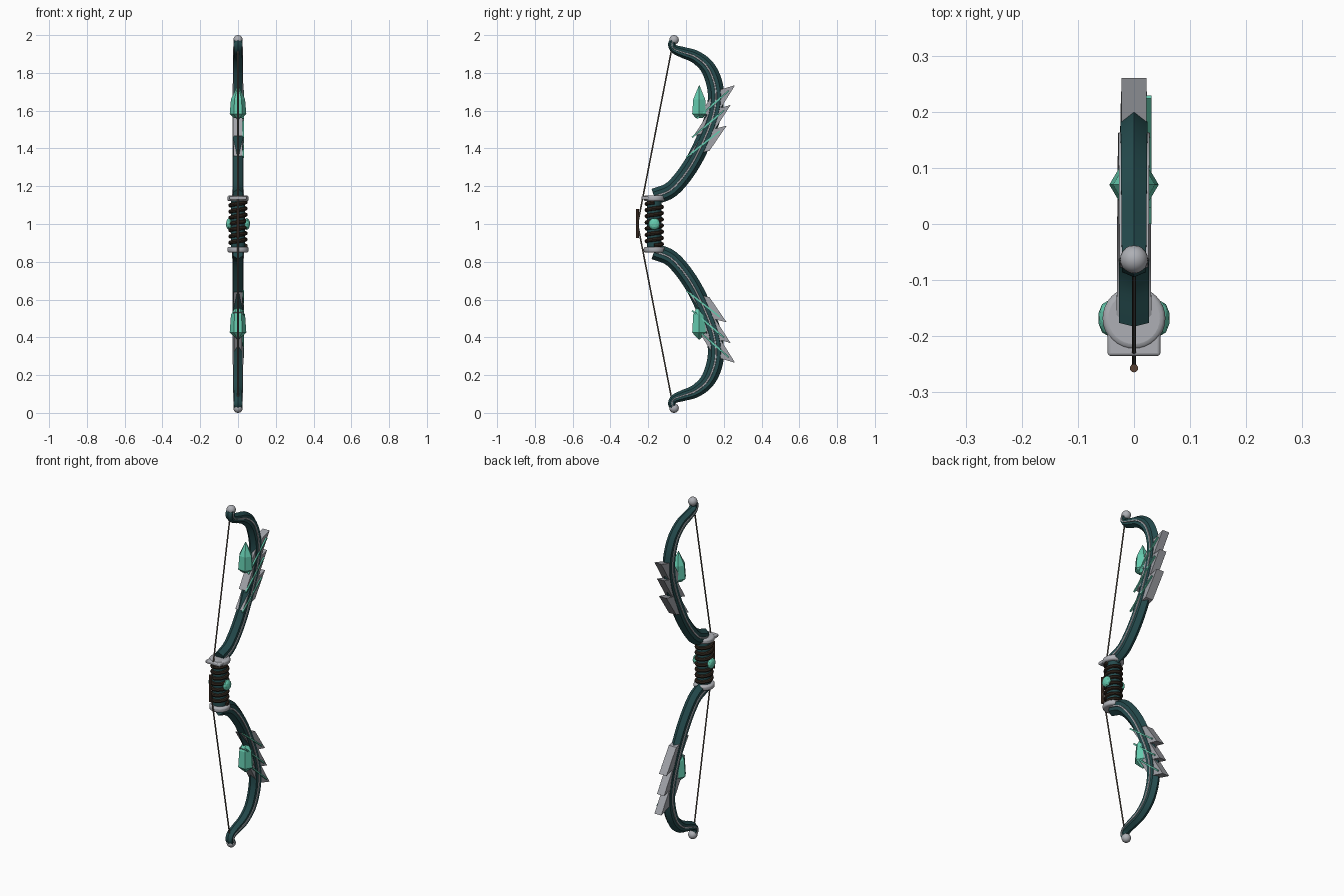
import bpy, bmesh, math
from mathutils import Vector, Matrix

if "Cube" in bpy.data.objects:
    bpy.data.objects.remove(bpy.data.objects["Cube"])


def material(name, rgb):
    m = bpy.data.materials.new(name)
    m.diffuse_color = (*rgb, 1)
    m.use_nodes = True
    m.node_tree.nodes["Principled BSDF"].inputs["Base Color"].default_value = m.diffuse_color
    return m


TEAL = material("dark_teal", (0.018, 0.07, 0.075))
SILVER = material("silver", (0.42, 0.43, 0.46))
STEEL = material("blade_steel", (0.36, 0.37, 0.40))
MINT = material("mint_crystal", (0.13, 0.60, 0.43))
LEATHER = material("dark_leather", (0.03, 0.02, 0.013))
BROWN = material("brown_serving", (0.10, 0.055, 0.035))
CORD = material("string_cord", (0.12, 0.10, 0.08))


def finish(bm, name, mat, smooth=True, bevel=0):
    bmesh.ops.recalc_face_normals(bm, faces=bm.faces)
    me = bpy.data.meshes.new(name)
    bm.to_mesh(me)
    bm.free()
    me.materials.append(mat)
    ob = bpy.data.objects.new(name, me)
    bpy.context.collection.objects.link(ob)
    if bevel:
        mod = ob.modifiers.new("bevel", 'BEVEL')
        mod.width, mod.segments = bevel, 3
    if smooth:
        bpy.ops.object.select_all(action='DESELECT')
        ob.select_set(True)
        bpy.context.view_layer.objects.active = ob
        bpy.ops.object.shade_smooth_by_angle(angle=math.radians(35))
    return ob


def loft(rings, name, mat, smooth=True):
    """Skin a list of closed rings and cap both ends."""
    bm = bmesh.new()
    vs = [[bm.verts.new(p) for p in r] for r in rings]
    n = len(vs[0])
    for a, b in zip(vs, vs[1:]):
        for i in range(n):
            bm.faces.new((a[i], a[(i + 1) % n], b[(i + 1) % n], b[i]))
    bm.faces.new(vs[0])
    bm.faces.new(vs[-1])
    return finish(bm, name, mat, smooth)


def tube(pts, r, name, mat, sides=8):
    pts = [Vector(p) for p in pts]
    rings = []
    for i, p in enumerate(pts):
        t = (pts[min(i + 1, len(pts) - 1)] - pts[max(i - 1, 0)]).normalized()
        ref = Vector((0, 0, 1)) if abs(t.z) < 0.7 else Vector((1, 0, 0))
        u = t.cross(ref).normalized()
        v = t.cross(u)
        rings.append([p + r * (math.cos(a) * u + math.sin(a) * v)
                      for a in (2 * math.pi * k / sides for k in range(sides))])
    return loft(rings, name, mat)


def ball(name, mat, c, scale, sub=None, smooth=True):
    bm = bmesh.new()
    if sub:
        bmesh.ops.create_icosphere(bm, subdivisions=sub, radius=1)
    else:
        bmesh.ops.create_uvsphere(bm, u_segments=20, v_segments=12, radius=1)
    bm.transform(Matrix.Translation(c) @ Matrix.Diagonal((*scale, 1)))
    return finish(bm, name, mat, smooth)


def cylinder(name, mat, c, r, h, bevel=0):
    bm = bmesh.new()
    bmesh.ops.create_cone(bm, cap_ends=True, segments=32, radius1=r, radius2=r,
                          depth=h, matrix=Matrix.Translation(c))
    return finish(bm, name, mat, True, bevel)


def plate(pts, x0, x1, name, mat):
    """Side outline (y, z) extruded across x."""
    return loft([[(x, y, z) for y, z in pts] for x in (x0, x1)], name, mat, False)


# Limb centre line (y, z), smoothed
CTRL = [(-.168, 1.145), (-.075, 1.185), (.02, 1.30), (.095, 1.445), (.148, 1.59),
        (.157, 1.71), (.12, 1.82), (.055, 1.882), (-.015, 1.908), (-.06, 1.925),
        (-.075, 1.948), (-.066, 1.972)]


def smooth_path(c, steps=5):
    c = [Vector(p) for p in c]
    c = [2 * c[0] - c[1]] + c + [2 * c[-1] - c[-2]]
    out = []
    for i in range(1, len(c) - 2):
        p0, p1, p2, p3 = c[i - 1:i + 3]
        for s in range(steps):
            t = s / steps
            out.append(0.5 * (2 * p1 + (p2 - p0) * t + (2 * p0 - 5 * p1 + 4 * p2 - p3) * t * t
                              + (3 * p1 - p0 - 3 * p2 + p3) * t ** 3))
    return out + [c[-2]]


PATH = smooth_path(CTRL)


def swept(section, up, name, mat):
    """Sweep section(t) of (x, outward) points along the limb path."""
    rings = []
    for i, p in enumerate(PATH):
        d = (PATH[min(i + 1, len(PATH) - 1)] - PATH[max(i - 1, 0)]).normalized()
        n = Vector((d.y, -d.x))
        ring = []
        for x, o in section(i / (len(PATH) - 1)):
            q = p + n * o
            ring.append((x, q.x, q.y if up else 2 - q.y))
        rings.append(ring)
    return loft(rings, name, mat)


def limb_size(t):
    a = 0.043 if t < 0.5 else 0.043 - 0.023 * min(1, (t - 0.5) / 0.38)
    return 0.027 - 0.006 * min(1, t / 0.9), a


def limb_section(t):
    b, a = limb_size(t)
    return [(0, a), (b, a * .55), (b, -a * .55), (0, -a), (-b, -a * .55), (-b, a * .55)]


def inlay_section(side):
    def f(t):
        b = limb_size(t)[0]
        w = 0.006 if t < .7 else 0.004
        return [(side * (b - .004), w), (side * (b + .004), w * .6),
                (side * (b + .004), -w * .6), (side * (b - .004), -w)]
    return f


# Blade tips and roots (y, z)
BLADES = [((.26, 1.735), (.065, 1.565)), ((.236, 1.63), (.04, 1.465)),
          ((.215, 1.52), (.01, 1.36))]

for up, tag in ((True, "upper"), (False, "lower")):
    fz = (lambda z: z) if up else (lambda z: 2 - z)

    # Limb, side inlays and tip ball
    swept(limb_section, up, tag + "_limb", TEAL)
    for s in (1, -1):
        swept(inlay_section(s), up, tag + "_limb_inlay", SILVER)
    ball(tag + "_tip", SILVER, (0, -.063, fz(1.975)), (.025,) * 3)

    # Grip collar
    cylinder(tag + "_collar", SILVER, (0, -.168, fz(1.136)), .056, .03, .01)

    # Feather-like blades with a glowing edge strip on one side
    for i, (a, c) in enumerate(BLADES):
        a, c = Vector(a), Vector(c)
        mid, off = (a + c) / 2, Vector((.012, -.052))
        w = .022 + .001 * i
        flat = lambda pts: [(p.x, fz(p.y)) for p in pts]
        plate(flat([a, mid + off, c, mid - off]), -w, w, f"{tag}_blade_{i + 1}", STEEL)
        d = (a - c).normalized()
        n = Vector((-d.y, d.x)) * .004
        e = a - d * .045
        f = c - d * .01
        plate(flat([f + n, e + n, e - n, f - n]), w, .031, f"{tag}_blade_strip_{i + 1}", MINT)


# Floating crystals: hexagonal prisms with pointed ends
def crystal(name, levels):
    rings = [[(r * .044 * math.cos(k * math.pi / 3), .07 + r * .043 * math.sin(k * math.pi / 3), z)
              for k in range(6)] for z, r in levels]
    loft(rings, name, MINT, False)


crystal("upper_crystal", [(1.56, .45), (1.582, 1), (1.66, .85), (1.735, .03)])
crystal("lower_crystal", [(.388, .06), (.425, 1), (.52, .85), (.557, .35)])

# Grip core, spiral wrap and side gems
cylinder("grip_core", TEAL, (0, -.168, 1.0), .038, .25)
TURNS, STEPS = 7, 20
tube([(.041 * math.cos(2 * math.pi * k / STEPS), -.168 + .041 * math.sin(2 * math.pi * k / STEPS),
       .885 + .23 * k / (TURNS * STEPS)) for k in range(TURNS * STEPS + 1)],
     .0105, "grip_wrap", LEATHER)
for s in (1, -1):
    ball("grip_gem", MINT, (s * .047, -.168, 1.0), (.017, .031, .031), 2, False)

# Arrow shelf
bm = bmesh.new()
bmesh.ops.create_cube(bm, size=1, matrix=Matrix.Translation((0, -.19, 1.138))
                      @ Matrix.Diagonal((.094, .09, .018, 1)))
finish(bm, "arrow_shelf", SILVER, True, .005)

# Bowstring and centre serving
tube([(0, -.075, 1.93), (0, -.256, 1.0)], .004, "upper_string", CORD)
tube([(0, -.075, .07), (0, -.256, 1.0)], .004, "lower_string", CORD)
tube([(0, -.257, .925), (0, -.257, 1.08)], .0075, "string_serving", BROWN, 10)
